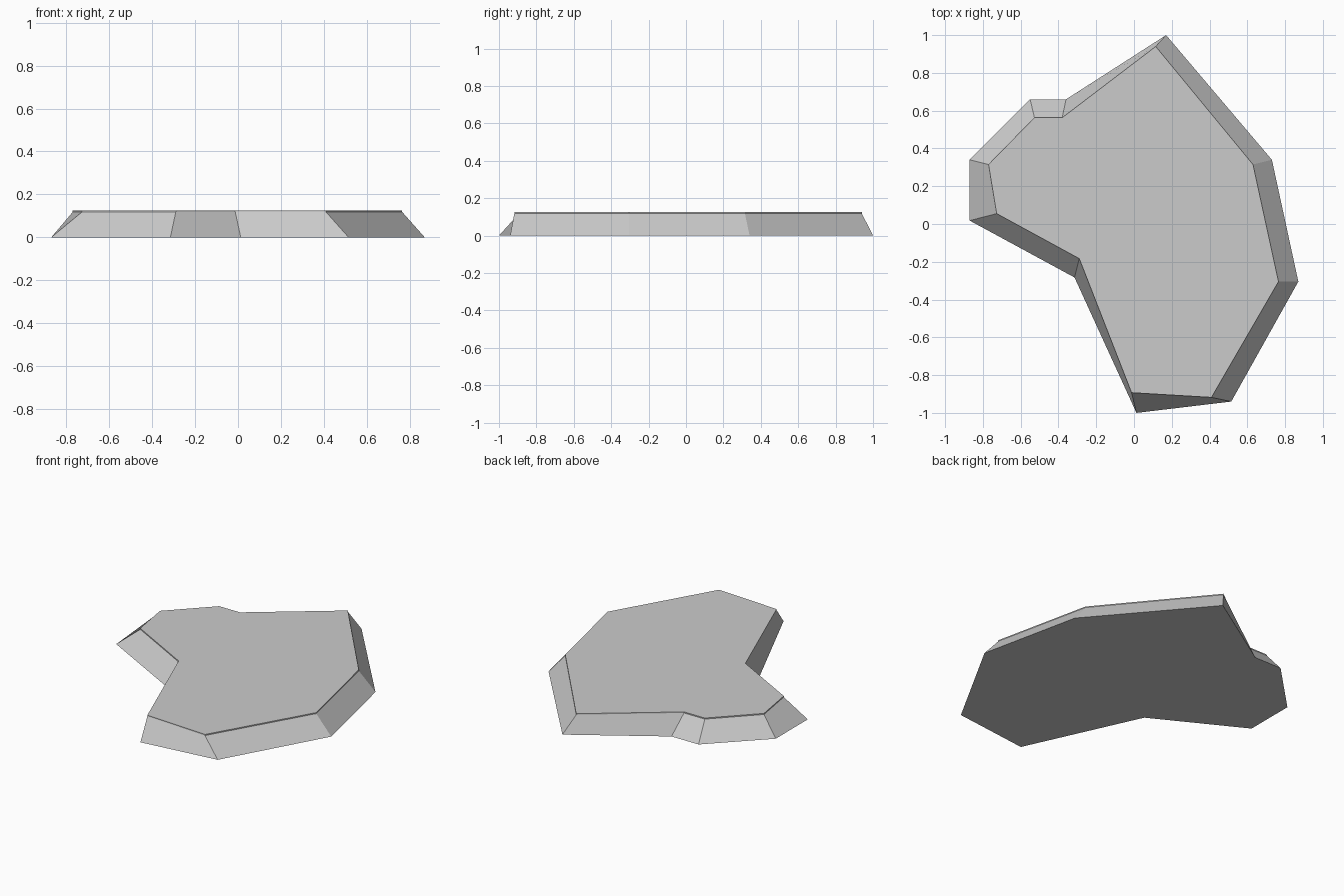
import bpy, bmesh

if "Cube" in bpy.data.objects:
    bpy.data.objects.remove(bpy.data.objects["Cube"])

# Ground outline and the inset top outline of the slab
BASE = [(0.17, 1.0), (0.73, 0.34), (0.87, -0.305), (0.515, -0.94), (0.013, -1.0),
        (-0.315, -0.283), (-0.87, 0.018), (-0.87, 0.34), (-0.55, 0.66), (-0.36, 0.66)]
TOP = [(0.115, 0.94), (0.63, 0.315), (0.765, -0.305), (0.41, -0.918), (-0.013, -0.893),
       (-0.29, -0.183), (-0.727, 0.055), (-0.77, 0.315), (-0.527, 0.563), (-0.38, 0.563)]


def loft(name, rings):
    """Skin a stack of (outline, z) rings and cap both ends."""
    bm = bmesh.new()
    loops = [[bm.verts.new((x, y, z)) for x, y in pts] for pts, z in rings]
    n = len(loops[0])
    for lo, hi in zip(loops, loops[1:]):
        for i in range(n):
            j = (i + 1) % n
            bm.faces.new((lo[i], lo[j], hi[j], hi[i]))
    bm.faces.new(loops[0])
    bm.faces.new(loops[-1])
    bmesh.ops.recalc_face_normals(bm, faces=bm.faces)
    mesh = bpy.data.meshes.new(name)
    bm.to_mesh(mesh)
    bm.free()
    obj = bpy.data.objects.new(name, mesh)
    bpy.context.collection.objects.link(obj)
    return obj


# Stone slab: sloping sides, thin upright lip, flat top
loft("stone_slab", [(BASE, 0.0), (TOP, 0.118), (TOP, 0.125)])
